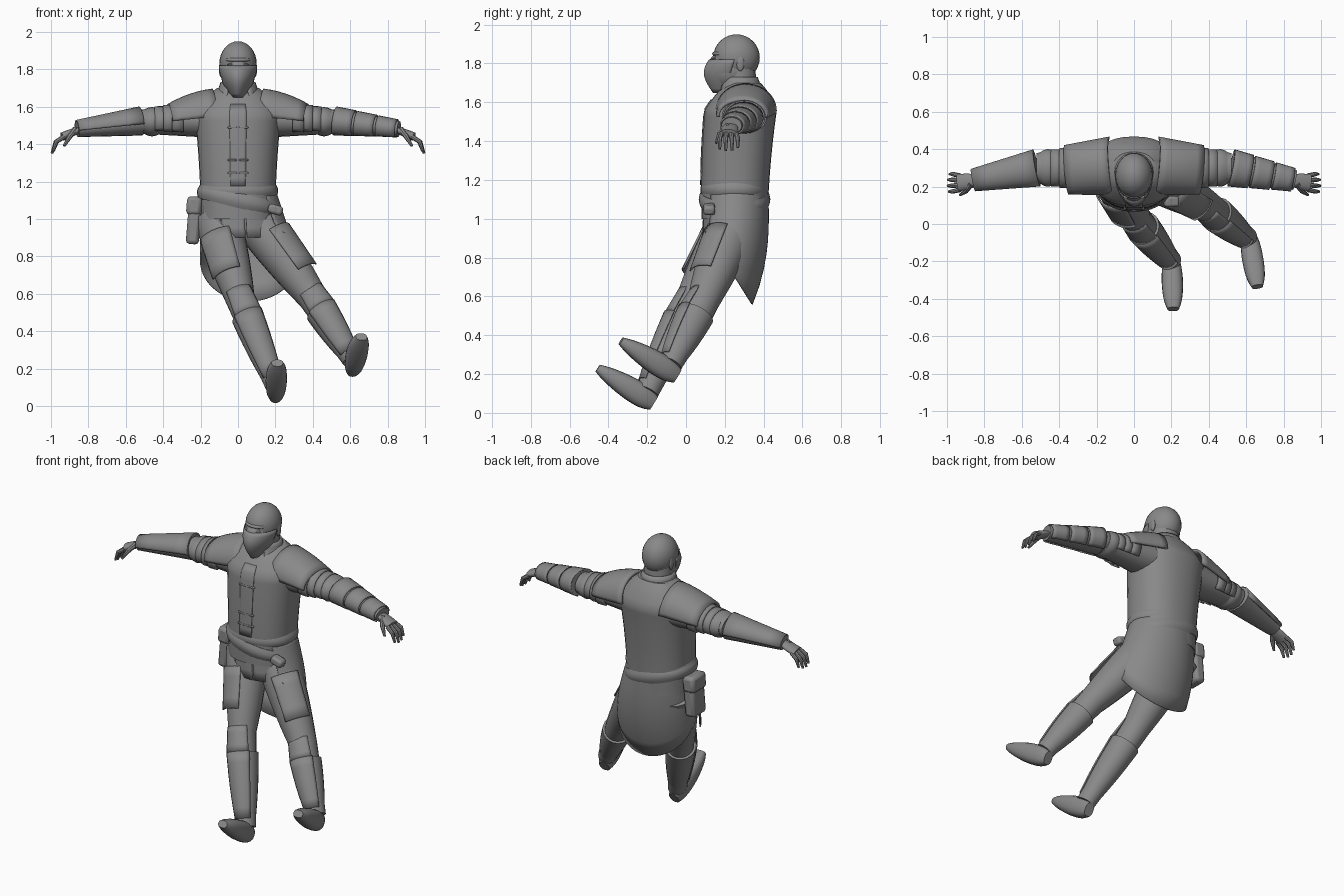
import bpy, bmesh
from math import sin, cos, pi, radians, copysign
from mathutils import Vector

cube = bpy.data.objects.get("Cube")
if cube:
    bpy.data.objects.remove(cube, do_unlink=True)

shade = (.25, .25, .25, 1)
grey = bpy.data.materials.new("plain_grey")
grey.use_nodes = True
grey.diffuse_color = shade
grey.node_tree.nodes["Principled BSDF"].inputs["Base Color"].default_value = shade

X, Y, Z = Vector((1, 0, 0)), Vector((0, 1, 0)), Vector((0, 0, 1))


def finish(name, bm):
    bmesh.ops.recalc_face_normals(bm, faces=bm.faces)
    mesh = bpy.data.meshes.new(name)
    bm.to_mesh(mesh)
    bm.free()
    mesh.materials.append(grey)
    ob = bpy.data.objects.new(name, mesh)
    bpy.context.collection.objects.link(ob)
    bpy.ops.object.select_all(action="DESELECT")
    ob.select_set(True)
    bpy.context.view_layer.objects.active = ob
    bpy.ops.object.shade_smooth_by_angle(angle=radians(40))
    return ob


def loft(name, rings, ref=X, axis=None, arc=None, sides=20, power=2, side=1, thick=.008):
    """Skin elliptical rings (centre, radius_u, radius_v, dip); an arc in degrees leaves a plate."""
    bm = bmesh.new()
    points = [ring[0] for ring in rings]
    start, sweep = (radians(arc[0]), radians(arc[1] - arc[0])) if arc else (0, 2 * pi)
    rows = []
    for i, (centre, ru, rv, dip) in enumerate(rings):
        ahead = points[min(i + 1, len(points) - 1)]
        t = axis or (ahead - points[max(i - 1, 0)]).normalized()
        u = (ref - t * ref.dot(t)).normalized()
        v = t.cross(u)
        row = []
        for k in range(sides + 1 if arc else sides):
            angle = start + sweep * k / sides
            c, s = (copysign(abs(w) ** (2 / power), w) for w in (cos(angle), sin(angle)))
            p = centre + u * c * ru + v * s * rv - Z * dip * sin(angle)
            row.append(bm.verts.new((p.x * side, p.y, p.z)))
        rows.append(row)
    for low, high in zip(rows, rows[1:]):
        for k in range(sides):
            j = (k + 1) % len(low)
            bm.faces.new((low[k], low[j], high[j], high[k]))
    if not arc:
        bm.faces.new(rows[0])
        bm.faces.new(rows[-1])
    ob = finish(name, bm)
    if arc:
        mod = ob.modifiers.new("thickness", "SOLIDIFY")
        mod.thickness, mod.offset = thick, 0


def span(steps):
    return [i / steps for i in range(steps + 1)]


def taper(a, b, ra, rb, flat=1, steps=4, bulge=0):
    """Rings from a to b whose radius runs from ra to rb, swelling midway by bulge."""
    rings = []
    for t in span(steps):
        r = ra + (rb - ra) * t + bulge * sin(pi * t)
        rings.append((a.lerp(b, t), r, r * flat, 0))
    return rings


def ball(name, loc, size, side=1):
    bm = bmesh.new()
    bmesh.ops.create_uvsphere(bm, u_segments=24, v_segments=16, radius=1)
    bmesh.ops.scale(bm, vec=size, verts=bm.verts)
    ob = finish(name, bm)
    ob.location = (loc[0] * side, loc[1], loc[2])


def box(name, loc, size, bevel=.004, tilt=0):
    bm = bmesh.new()
    bmesh.ops.create_cube(bm, size=1)
    bmesh.ops.scale(bm, vec=size, verts=bm.verts)
    ob = finish(name, bm)
    ob.location, ob.rotation_euler = loc, (0, tilt, 0)
    mod = ob.modifiers.new("bevel", "BEVEL")
    mod.width, mod.segments = bevel, 2


def torso_ring(t, gap=0):
    """Cross-section of the coat: widening to the chest, rounding in over the shoulders."""
    shrink = min(1, 4 * (1 - t) + .2) ** .5
    centre = Vector((0, .25 + .05 * t * t, 1 + .7 * t))
    return centre, (.2 + .05 * t * t) * shrink + gap, (.17 + .02 * t) * shrink + gap, 0


# Torso, neck and collar
loft("torso", [torso_ring(t) for t in span(20)], axis=Z, power=2.3, sides=32)
loft("neck", taper(Vector((0, .28, 1.6)), Vector((0, .27, 1.8)), .09, .085))
loft("collar", taper(Vector((0, .28, 1.64)), Vector((0, .275, 1.73)), .12, .09),
     axis=Z, arc=(-60, 240))

# Coat front: placket and clasps
front = [t for t in span(16) if .2 < t < .9]
loft("placket", [torso_ring(t, .001) for t in front], axis=Z, power=2.3, arc=(261, 279), sides=6)
for s in (1, -1):
    for t in (.35, .45, .7):
        centre, _, depth, _ = torso_ring(t)
        box("clasp", centre + X * s * .03 - Y * depth, (.05, .012, .012))

# Head with a ridged face mask
ball("head", (0, .26, 1.83), (.1, .12, .12))
ball("jaw", (0, .23, 1.77), (.09, .12, .11))
ball("brow", (0, .2, 1.85), (.075, .065, .02))
loft("face_mask", [(Vector((0, .2 + .05 * t, 1.65 + .17 * t)), .03 + .07 * sin(pi * t / 2),
                    .06 + .08 * sin(pi * t / 1.5), 0) for t in span(8)],
     axis=Z, power=1.8, arc=(180, 360), sides=24, thick=.004)
for s in (1, -1):
    ball("eye", (.04, .145, 1.825), (.018, .01, .006), s)
    ball("ear", (.092, .28, 1.8), (.01, .02, .04), s)


# Belts, knot and pouch
def belt(name, z, radius, axis):
    axis = axis.normalized()
    centre = Vector((0, .25, z))
    rings = taper(centre - axis * .04, centre + axis * .04, radius, radius, .82, 6, .015)
    loft(name, rings, axis=axis, power=2.2, sides=32)


belt("waist_belt", 1.15, .2, Z)
belt("slung_belt", 1.1, .21, Z + X * .25)
box("knot", (.2, .12, 1.05), (.08, .06, .05), .015, .3)
box("hip_pouch", (-.235, .25, .99), (.07, .13, .25), .02, .08)
box("pouch_flap", (-.235, .25, 1.07), (.08, .14, .1), .02, .08)

# Coat skirt wrapping the back and sides, short apron in front
loft("coat_skirt", [(Vector((.06 * t, .25 - .05 * t ** 4, 1.15 - .37 * t)), .2 + .06 * t,
                     .17 + .01 * t - .04 * t ** 6, .22 * t ** 3) for t in span(10)],
     axis=Z, arc=(-45, 225), sides=40)
for a in (208, 244, 280):
    loft("apron_tab", taper(Vector((0, .25, 1.12)), Vector((.01, .25, .9)), .21, .22, .74),
         axis=Z, arc=(a, a + 34), sides=8)


# Legs, guards, boots and feet
def leg(label, hip, knee, heel, turn, guard):
    down = (heel - knee).normalized()
    thigh = taper(hip, knee, .125, .08, 1.05, 8, .008)
    shin = taper(knee, heel, .08, .055, 1.1, 8)
    loft(label + "_leg", thigh + shin[1:])
    loft(label + "_thigh_guard", taper(hip.lerp(knee, .25), hip.lerp(knee, .75), .13, .12),
         arc=guard, sides=10)
    top, ankle = knee.lerp(heel, .22), knee.lerp(heel, .92)
    loft(label + "_boot", taper(top, ankle, .088, .055, 1.08, 6, .005), axis=down)
    loft(label + "_shin_plate", taper(top, ankle, .092, .06, 1.08, 6, .005), axis=down,
         arc=(35, 145), sides=10)
    loft(label + "_knee_plate", taper(knee - down * .03, top, .083, .095), axis=down,
         arc=(40, 140), sides=10)
    back = heel + Vector((0, .035, -.06))
    toe = back + Vector((turn, -.29, .18))
    rings = []
    for t in span(12):
        cap = max(.08, sin(pi * t)) ** .25
        rings.append((back.lerp(toe, t), .057 * cap, (.075 - .035 * t) * cap, 0))
    loft(label + "_foot", rings, power=2.5)


leg("right", Vector((-.11, .26, 1)), Vector((.01, .03, .58)), Vector((.2, -.2, .11)),
    .01, (75, 165))
leg("left", Vector((.09, .26, 1)), Vector((.4, .09, .58)), Vector((.61, -.08, .25)),
    .05, (15, 90))

# Arms, shoulder armour and hands
shoulder, elbow, wrist = Vector((.14, .3, 1.53)), Vector((.52, .3, 1.52)), Vector((.86, .235, 1.48))
for label, s in (("left", 1), ("right", -1)):
    loft(label + "_sleeve", taper(shoulder, elbow, .12, .08, .8), ref=Y, side=s)
    loft(label + "_pauldron", [(Vector((.12 + .24 * t, .31 - .02 * t, 1.56 - .03 * t)),
                                .15 - .025 * t, .13 - .05 * t * t, 0) for t in span(6)],
         ref=Y, arc=(-5, 185), side=s, thick=.016)
    for t in (.4, .52, .64):
        r = .14 - .07 * t
        loft(label + "_arm_lame", taper(shoulder.lerp(elbow, t), shoulder.lerp(elbow, t + .16),
                                        r, r, .8, 2), ref=Y, arc=(-40, 220), side=s)
    loft(label + "_elbow_guard", taper(elbow - X * .1, elbow - X * .02, .085, .085, .78, 4, .016),
         ref=Y, side=s)
    loft(label + "_bracer", taper(elbow, wrist, .093, .053, .8), ref=Y, side=s)
    # Banded plates on one forearm, a single long plate on the other
    if s > 0:
        for t in span(3)[:3]:
            r = .097 - .04 * t
            loft("bracer_band", taper(elbow.lerp(wrist, t), elbow.lerp(wrist, t + .3), r, r - .01, .8),
                 ref=Y, arc=(-60, 240), side=s)
    else:
        loft("bracer_plate", taper(elbow, wrist, .097, .057, .8), ref=Y, arc=(-10, 190), side=s)
    knuckles = Vector((.94, .22, 1.44))
    loft(label + "_palm", taper(wrist - X * .02, knuckles, .03, .045, .5, 4, .005), ref=Y, side=s)
    for i, reach in enumerate((.9, 1, .97, .82)):
        base = knuckles + Y * (.025 * i - .037)
        bend = base + Vector((.035, .007 * (i - 1.5), -.03)) * reach
        tip = bend + Vector((.02, 0, -.06)) * reach
        loft(label + "_finger", taper(base - X * .01, bend, .013, .012, 1, 2)
             + taper(bend, tip, .012, .007, 1, 2)[1:], ref=Y, sides=8, side=s)
    thumb = wrist + Vector((.04, -.06, -.04))
    loft(label + "_thumb", taper(wrist + Vector((.01, -.02, 0)), thumb, .016, .014, 1, 2)
         + taper(thumb, thumb + Vector((.03, -.02, -.05)), .014, .007, 1, 2)[1:],
         ref=Y, sides=8, side=s)
